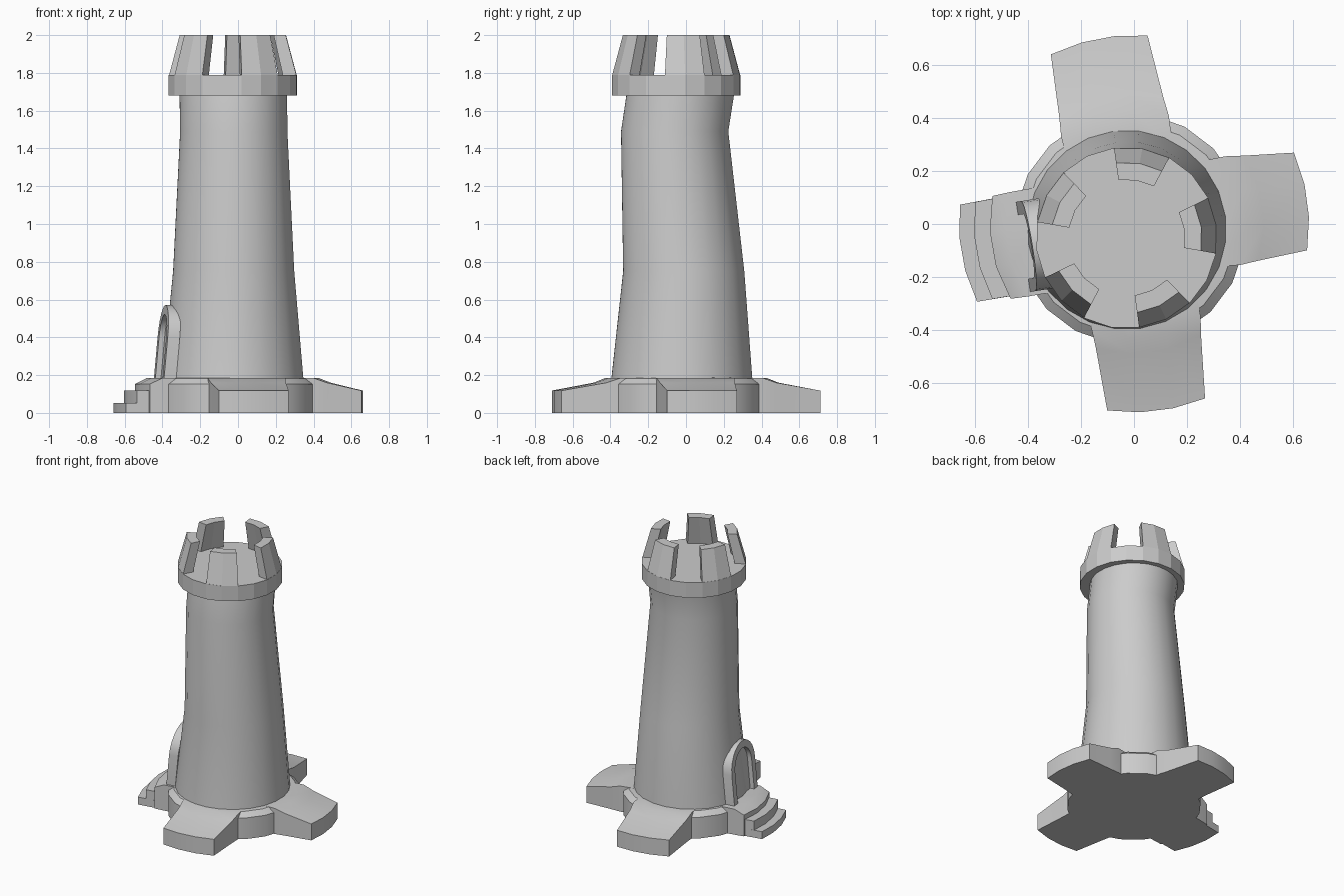
import bpy, bmesh
from math import sin, cos, asin, pi, radians

if "Cube" in bpy.data.objects:
    bpy.data.objects.remove(bpy.data.objects["Cube"])


def loft(name, loops, smooth=False, strip_caps=False):
    """Skin a row of equal-length vertex loops and close both ends."""
    bm = bmesh.new()
    rows = [[bm.verts.new(p) for p in loop] for loop in loops]
    n = len(rows[0])
    for a, b in zip(rows, rows[1:]):
        for i in range(n):
            j = (i + 1) % n
            bm.faces.new((a[i], a[j], b[j], b[i]))
    for row in (rows[0], rows[-1]):
        if strip_caps:
            for i in range(n // 2 - 1):
                bm.faces.new((row[i], row[i + 1], row[n - 2 - i], row[n - 1 - i]))
        else:
            bm.faces.new(row)
    bmesh.ops.recalc_face_normals(bm, faces=bm.faces[:])
    me = bpy.data.meshes.new(name)
    bm.to_mesh(me)
    bm.free()
    ob = bpy.data.objects.new(name, me)
    bpy.context.collection.objects.link(ob)
    if smooth:
        me.shade_smooth()
        me.set_sharp_from_angle(angle=radians(30))
    return ob


def ring(cx, cy, r, z, n=20, start=8):
    return [(cx + r * cos(radians(start) + 2 * pi * i / n),
             cy + r * sin(radians(start) + 2 * pi * i / n), z) for i in range(n)]


# Tower shaft: gently crooked stack of rings
loft("tower_shaft", [ring(*s, n=24) for s in (
    (-0.027, -0.022, 0.378, 0.15), (-0.027, -0.022, 0.376, 0.18),
    (-0.023, -0.012, 0.323, 0.75), (-0.0225, -0.06, 0.286, 1.49),
    (-0.025, -0.028, 0.287, 1.70))], smooth=True)

# Round plinth with a chamfered top
loft("plinth", [ring(-0.015, -0.018, r, z) for r, z in (
    (0.437, 0), (0.437, 0.152), (0.40, 0.183), (0.35, 0.187))], smooth=True)


# Spreading feet and entrance steps: curved slabs reaching out from the plinth
def foot(name, angle, stations):
    loops = []
    for r, z, w in stations:
        half = asin(w / r)
        arc = [radians(angle) + half * k / 3 for k in (-3, -1, 1, 3)]
        top = [(r * cos(a), r * sin(a), z) for a in arc]
        loops.append(top + [(x, y, 0) for x, y, _ in reversed(top)])
    loft(name, loops, smooth=True, strip_caps=True)


for name, angle, reach in (("foot_right", 7.7, 0.661),
                           ("foot_back", 101, 0.713),
                           ("foot_front", 277, 0.711)):
    foot(name, angle, [(0.33, 0.186, 0.2), (0.43, 0.184, 0.207),
                       (0.49, 0.16, 0.2), (reach, 0.118, 0.186)])

foot("step_upper", 190, [(0.33, 0.186, 0.2), (0.485, 0.184, 0.2), (0.545, 0.153, 0.197)])
for name, reach, z in (("step_middle", 0.605, 0.118), ("step_lower", 0.661, 0.053)):
    foot(name, 190, [(0.33, z, 0.19), (reach, z, 0.186)])

# Battlement rim
CX, CY = -0.028, -0.052
loft("crown_rim", [ring(CX, CY, 0.343, z) for z in (1.68, 1.79)])

# Five merlons, each two facets wide and leaning inward
for k in range(5):
    loops = []
    for step in (-1, 0, 1):
        a = radians(8 + 72 * k + 18 * step)
        loops.append([(CX + r * cos(a), CY + r * sin(a), z) for r, z in (
            (0.343, 1.785), (0.285, 2.0), (0.22, 2.0), (0.27, 1.785))])
    loft(f"merlon_{k + 1}", loops)


# Arched doorway leaning with the wall, facing the steps
def door_point(v, z, depth):
    u = 0.427 - (z - 0.18) * 0.09 - depth
    a = radians(189)
    v += 0.02
    return (u * cos(a) - v * sin(a), u * sin(a) + v * cos(a), z)


def arch(w, spring=0.4, n=12):
    pts = [(w * cos(pi * i / n), spring + w * sin(pi * i / n)) for i in range(n + 1)]
    return [(w, 0.17)] + pts + [(-w, 0.17)]


loft("door_frame", [[door_point(*o, 0.065), door_point(*o, 0),
                     door_point(*i, 0), door_point(*i, 0.065)]
                    for o, i in zip(arch(0.172), arch(0.122))], smooth=True)
loft("door_panel", [[door_point(*p, d) for p in arch(0.13)] for d in (0.03, 0.09)])
